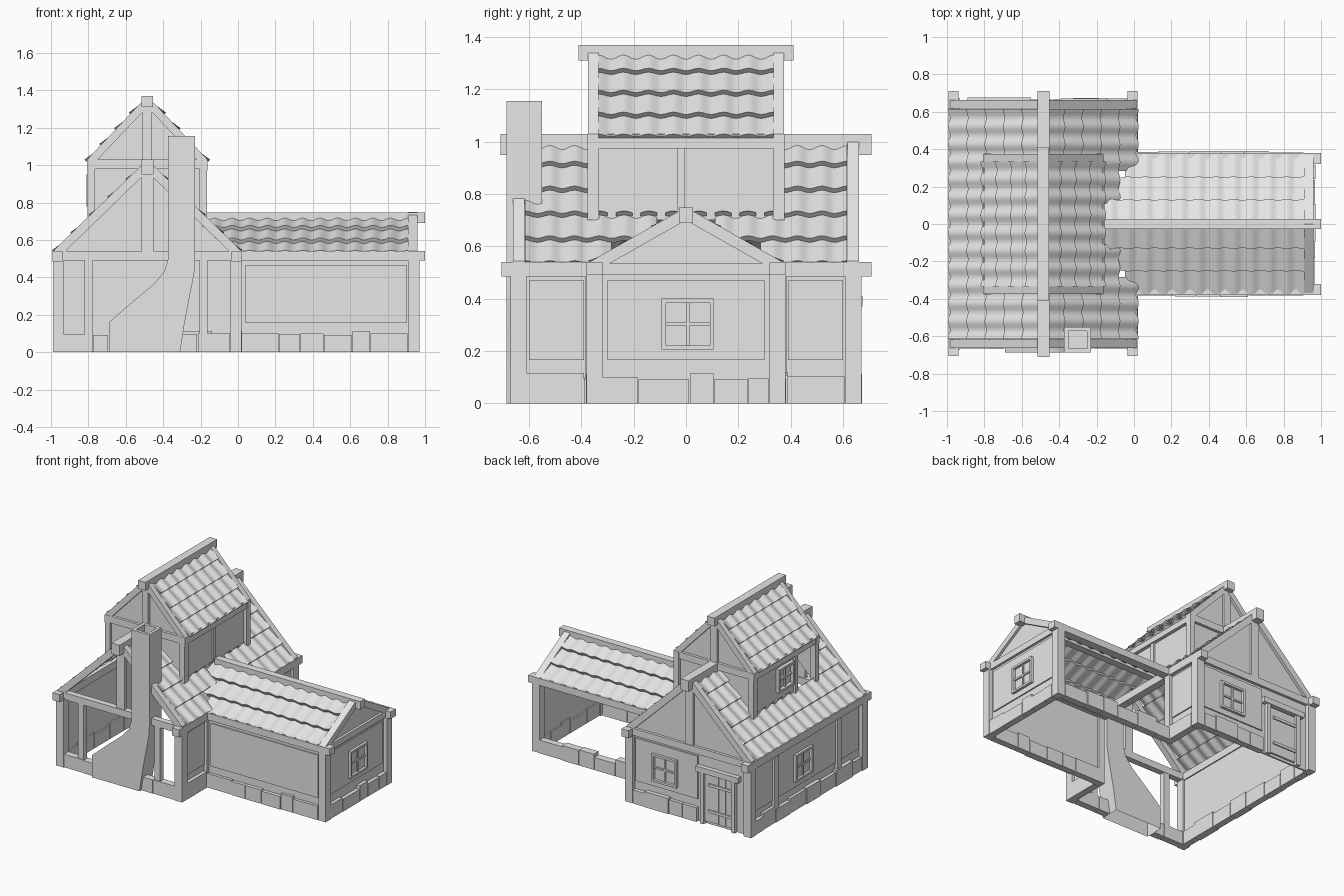
import bpy, bmesh, math, random
from mathutils import Vector as V

random.seed(4)
if "Cube" in bpy.data.objects:
    bpy.data.objects.remove(bpy.data.objects["Cube"], do_unlink=True)

grey = bpy.data.materials.new("plain grey")
grey.use_nodes = True
grey.diffuse_color = (0.8, 0.8, 0.8, 1)
grey.node_tree.nodes["Principled BSDF"].inputs["Base Color"].default_value = (0.8, 0.8, 0.8, 1)


def make(name, bm, smooth=False, solid=True):
    if solid:
        bmesh.ops.recalc_face_normals(bm, faces=bm.faces)
    me = bpy.data.meshes.new(name)
    bm.to_mesh(me)
    bm.free()
    me.materials.append(grey)
    ob = bpy.data.objects.new(name, me)
    bpy.context.collection.objects.link(ob)
    if smooth:
        bpy.ops.object.select_all(action='DESELECT')
        ob.select_set(True)
        bpy.context.view_layer.objects.active = ob
        bpy.ops.object.shade_smooth_by_angle(angle=math.radians(40))
    return ob


def prism(bm, pts, vec):
    """Flat outline pushed along a vector."""
    vec = V(vec)
    a = [bm.verts.new(V(p)) for p in pts]
    b = [bm.verts.new(V(p) + vec) for p in pts]
    bm.faces.new(a[::-1])
    bm.faces.new(b)
    for i in range(len(a)):
        j = (i + 1) % len(a)
        bm.faces.new((a[i], a[j], b[j], b[i]))


def box(bm, x0, x1, y0, y1, z0, z1):
    prism(bm, [(x0, y0, z0), (x1, y0, z0), (x1, y1, z0), (x0, y1, z0)], (0, 0, z1 - z0))


def rake(bm, p, q, depth, vec):
    """Sloping beam whose top edge runs p to q."""
    p, q, d = V(p), V(q), V((0, 0, depth))
    prism(bm, [p, q, q - d, p - d], vec)


def at(axis, level, a, z):
    """Point on a wall: axis is the wall's facing direction."""
    return V((level, a, z)) if axis == 'x' else V((a, level, z))


def plate(bm, axis, level, out, a0, a1, z0, z1):
    normal = V((out, 0, 0)) if axis == 'x' else V((0, out, 0))
    prism(bm, [at(axis, level, *c) for c in ((a0, z0), (a1, z0), (a1, z1), (a0, z1))], normal)


def window(name, axis, level, side, c, z0, z1, w=0.1):
    bm = bmesh.new()
    t = 0.016
    for a in (c - w, c + w - t):
        plate(bm, axis, level, 0.025 * side, a, a + t, z0, z1)
    for z in (z0, z1 - t):
        plate(bm, axis, level, 0.025 * side, c - w, c + w, z, z + t)
    m = (z0 + z1) / 2
    plate(bm, axis, level, 0.015 * side, c - 0.006, c + 0.006, z0, z1)
    plate(bm, axis, level, 0.015 * side, c - w, c + w, m - 0.006, m + 0.006)
    make(name, bm)


def stones(name, axis, level, side, a0, a1):
    bm = bmesh.new()
    a = a0
    while a < a1 - 0.01:
        b = min(a + random.uniform(0.09, 0.2), a1)
        if a1 - b < 0.05:
            b = a1
        plate(bm, axis, level - 0.03 * side, side * random.uniform(0.045, 0.055),
              a, b - 0.004, 0, random.uniform(0.09, 0.12))
        a = b
    make(name, bm)


def tiles(name, start, along, down, rows, waves, drop):
    """Overlapping rows of wavy tiles on one slope."""
    start, along, down = V(start), V(along), V(down)
    n = along.cross(down).normalized()
    if n.z < 0:
        n = -n
    bm = bmesh.new()
    steps = waves * 6
    for r in range(rows):
        def line(s, lift):
            return [bm.verts.new(start + along * (k / steps) + down * s
                    + n * (lift + 0.007 * math.cos(k / steps * waves * math.tau)))
                    for k in range(steps + 1)]
        top, low = line(r / rows, 0), line((r + 1) / rows, 0.022)
        lip_a, lip_b = line((r + 1) / rows, 0.022), line((r + 1) / rows, -0.003)
        for u, v in ((top, low), (lip_a, lip_b)):
            for k in range(steps):
                f = bm.faces.new((u[k], u[k + 1], v[k + 1], v[k]))
                f.normal_update()
                if f.normal.dot(n - down * 0.1) < 0:
                    f.normal_flip()
    bad = [f for f in bm.faces if drop(f.calc_center_median())]
    bmesh.ops.delete(bm, geom=bad, context='FACES')
    make(name, bm, smooth=True, solid=False)


RX = -0.485   # ridge line of the main house and upper room
SIDES = ((-1, "right"), (1, "left"))


# Tiled roofs
def main_drop(c):
    upper_room = abs(c.y) < 0.35 and abs(c.x - RX) < 0.3
    wing = c.x > -0.22 and c.z < 0.735 - 0.55 * abs(c.y)
    return upper_room or wing


for s, side in SIDES:
    tiles("main_roof_" + side, (RX, -0.615, 1.0), (0, 1.23, 0), (0.49 * s, 0, -0.475), 5, 13, main_drop)
    tiles("upper_roof_" + side, (RX, -0.335, 1.345), (0, 0.67, 0), (0.315 * s, 0, -0.335), 4, 7, lambda c: False)
for s, side in ((-1, "front"), (1, "back")):
    tiles("wing_roof_" + side, (-0.22, 0, 0.72), (1.13, 0, 0), (0, 0.36 * s, -0.2), 3, 12,
          lambda c: c.z < 0.98 - 0.97 * (c.x - RX))

# Main house timber frame
bm = bmesh.new()
for y in (-0.64, 0.64):
    for x in (-0.96, -0.01):
        box(bm, x - 0.03, x + 0.03, y - 0.03, y + 0.03, 0, 0.5)
    box(bm, -0.98, 0.01, y - 0.022, y + 0.022, 0.49, 0.54)
    box(bm, RX - 0.032, RX + 0.032, y - 0.016, y + 0.016, 0.52, 0.98)
    for s, _ in SIDES:
        rake(bm, (RX, y - 0.022, 1.03), (RX + 0.5 * s, y - 0.022, 0.545), 0.065, (0, 0.044, 0))
for x in (-0.8, -0.185):
    box(bm, x - 0.022, x + 0.022, -0.66, -0.62, 0, 0.5)
for x in (-0.965, -0.008):
    box(bm, x - 0.028, x + 0.028, -0.705, 0.71, 0.485, 0.54)
for y in (-0.36, 0.36):
    box(bm, -0.98, -0.945, y - 0.025, y + 0.025, 0, 0.5)
    box(bm, -0.03, 0.02, y - 0.025, y + 0.025, 0, 0.5)
box(bm, RX - 0.032, RX + 0.032, -0.71, 0.71, 0.95, 1.03)
make("main_timbers", bm)

# Main house walls, open at the front
bm = bmesh.new()
prism(bm, [(-0.95, 0.63, 0), (-0.01, 0.63, 0), (-0.01, 0.63, 0.52), (RX, 0.63, 0.99), (-0.95, 0.63, 0.52)], (0, 0.012, 0))
box(bm, -0.96, -0.945, -0.63, 0.63, 0, 0.5)
for y in (-0.63, 0.36):
    box(bm, -0.02, -0.005, y, y + 0.27, 0, 0.5)
make("main_walls", bm)
bm = bmesh.new()
plate(bm, 'x', -0.96, -0.009, -0.6, -0.39, 0.16, 0.47)
plate(bm, 'x', -0.96, -0.009, 0.39, 0.6, 0.16, 0.47)
plate(bm, 'x', -0.96, -0.009, -0.33, 0.33, 0.16, 0.47)
plate(bm, 'y', 0.642, 0.009, -0.55, -0.05, 0.16, 0.47)
for y in (-0.6, 0.39):
    plate(bm, 'x', -0.005, 0.009, y, y + 0.21, 0.165, 0.47)
plate(bm, 'y', -0.362, -0.009, 0.04, 0.9, 0.155, 0.465)
make("plaster_panels", bm)

# Upper room
bm = bmesh.new()
for y in (-0.355, 0.355):
    for s, _ in SIDES:
        x = RX + 0.3 * s
        box(bm, x - 0.02, x + 0.02, y - 0.022, y + 0.022, 0.7, 1.03)
        rake(bm, (RX, y - 0.02, 1.37), (RX + 0.322 * s, y - 0.02, 1.03), 0.06, (0, 0.04, 0))
    box(bm, RX - 0.32, RX + 0.32, y - 0.02, y + 0.02, 0.98, 1.03)
    box(bm, RX - 0.026, RX + 0.026, y - 0.018, y + 0.018, 1.03, 1.33)
for s, _ in SIDES:
    x = RX + 0.3 * s
    box(bm, x - 0.02, x + 0.02, -0.36, 0.36, 0.975, 1.03)
box(bm, RX - 0.03, RX + 0.03, -0.41, 0.41, 1.31, 1.37)
box(bm, -0.185, -0.172, -0.035, -0.005, 0.74, 0.98)
box(bm, -0.8, -0.77, -0.14, -0.11, 0.7, 0.98)
make("upper_timbers", bm)
bm = bmesh.new()
for y in (-0.355, 0.345):
    for s, _ in SIDES:
        prism(bm, [(RX, y, 1.34), (RX, y, 0.98), (RX + 0.3 * s, y, 0.69), (RX + 0.3 * s, y, 1.03)], (0, 0.01, 0))
box(bm, -0.2, -0.19, -0.34, 0.34, 0.7, 1.0)
box(bm, -0.785, -0.775, -0.12, 0.34, 0.7, 1.0)
make("upper_walls", bm)

# Side wing, open at the back
bm = bmesh.new()
for y in (-0.35, 0.35):
    box(bm, 0.91, 0.97, y - 0.03, y + 0.03, 0, 0.5)
    box(bm, 0, 1.0, y - 0.03, y + 0.03, 0.49, 0.54)
    s = math.copysign(1, y)
    rake(bm, (0.91, 0, 0.75), (0.91, 0.37 * s, 0.54), 0.05, (0.05, 0, 0))
box(bm, 0.92, 0.96, -0.36, 0.36, 0.49, 0.535)
box(bm, -0.17, 1.0, -0.027, 0.027, 0.69, 0.748)
make("wing_timbers", bm)
bm = bmesh.new()
box(bm, 0, 0.93, -0.362, -0.348, 0, 0.5)
prism(bm, [(0.93, -0.35, 0), (0.93, 0.35, 0), (0.93, 0.35, 0.52), (0.93, 0, 0.73), (0.93, -0.35, 0.52)], (0.012, 0, 0))
plate(bm, 'x', 0.942, 0.009, -0.3, 0.3, 0.165, 0.47)
make("wing_walls", bm)

# Stone footings
stones("back_footing", 'y', 0.65, 1, -0.55, -0.04)
stones("right_footing", 'x', -0.965, -1, -0.61, 0.61)
stones("left_footing_front", 'x', 0.0, 1, -0.61, -0.385)
stones("left_footing_back", 'x', 0.0, 1, 0.385, 0.61)
stones("front_footing_right", 'y', -0.645, -1, -0.93, -0.69)
stones("front_footing_left", 'y', -0.645, -1, -0.31, -0.04)
stones("wing_front_footing", 'y', -0.365, -1, 0.02, 0.91)
stones("wing_back_footing", 'y', 0.365, 1, 0.02, 0.91)
stones("wing_end_footing", 'x', 0.95, 1, -0.32, 0.32)

# Windows and door
window("wing_window", 'x', 0.945, 1, 0.007, 0.205, 0.4)
window("right_window", 'x', -0.962, -1, 0.05, 0.205, 0.4)
window("back_window", 'y', 0.645, 1, -0.29, 0.2, 0.4)
window("upper_window", 'x', -0.785, -1, 0.0, 0.78, 0.95, 0.09)
bm = bmesh.new()
for k in range(4):
    plate(bm, 'y', 0.64, 0.014, -0.83 + k * 0.055, -0.777 + k * 0.055, 0.02, 0.36)
for x in (-0.86, -0.61):
    plate(bm, 'y', 0.64, 0.03, x, x + 0.03, 0, 0.37)
plate(bm, 'y', 0.64, 0.035, -0.89, -0.55, 0.37, 0.41)
for z in (0.09, 0.28):
    plate(bm, 'y', 0.64, 0.022, -0.83, -0.64, z, z + 0.02)
make("back_door", bm)

# Flared chimney with a hollow top
bm = bmesh.new()
sections = [(-0.69, -0.31, 0, 0), (-0.69, -0.285, 0.16, 0), (-0.57, -0.265, 0.265, 0),
            (-0.45, -0.245, 0.365, 0), (-0.395, -0.233, 0.43, 0), (-0.373, -0.23, 0.5, 0),
            (-0.373, -0.23, 1.155, 0), (-0.373, -0.23, 1.155, 0.022), (-0.373, -0.23, 1.05, 0.022)]
rings = []
for x0, x1, z, i in sections:
    y0, y1 = -0.687, -0.55
    rings.append([bm.verts.new((x, y, z)) for x, y in
                  ((x0 + i, y0 + i), (x1 - i, y0 + i), (x1 - i, y1 - i), (x0 + i, y1 - i))])
for a, b in zip(rings, rings[1:]):
    for k in range(4):
        m = (k + 1) % 4
        bm.faces.new((a[k], a[m], b[m], b[k]))
bm.faces.new(rings[-1])
make("chimney", bm, smooth=True)
